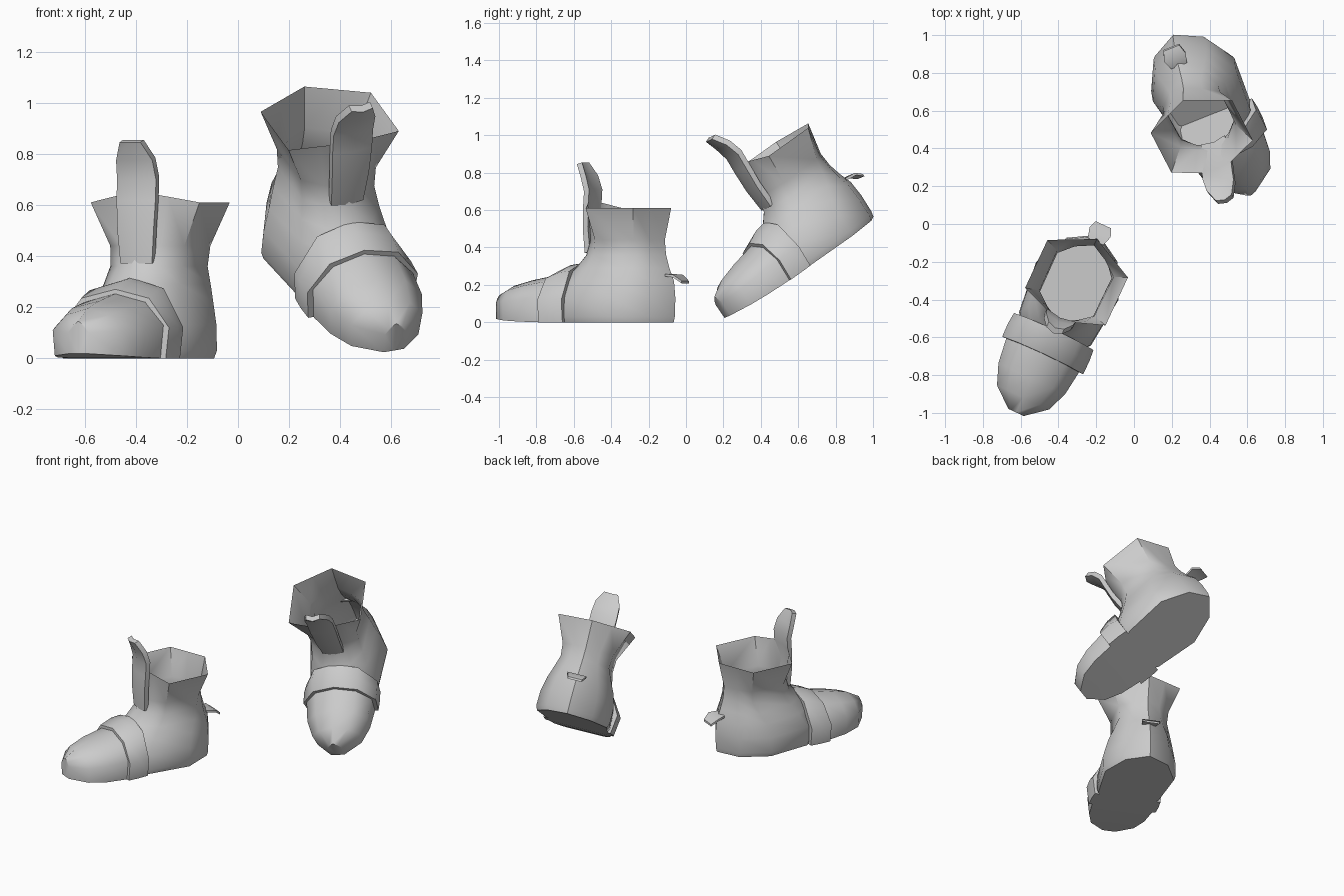
import bpy, bmesh
from math import radians
from mathutils import Matrix, Vector

if "Cube" in bpy.data.objects:
    bpy.data.objects.remove(bpy.data.objects["Cube"])


def mirrored(half):
    """Close a half outline (first and last points on the centre plane)."""
    return half + [(-x, y, z) for x, y, z in reversed(half[1:-1])]


def loft(name, rings, cap_start=True, cap_end=True):
    bm = bmesh.new()
    loops = [[bm.verts.new(p) for p in r] for r in rings]
    n = len(loops[0])
    for a, b in zip(loops, loops[1:]):
        for i in range(n):
            j = (i + 1) % n
            bm.faces.new((a[i], a[j], b[j], b[i]))
    if cap_start:
        bm.faces.new(loops[0][::-1])
    if cap_end:
        bm.faces.new(loops[-1])
    bmesh.ops.recalc_face_normals(bm, faces=bm.faces)
    mesh = bpy.data.meshes.new(name)
    bm.to_mesh(mesh)
    bm.free()
    ob = bpy.data.objects.new(name, mesh)
    bpy.context.collection.objects.link(ob)
    bpy.ops.object.select_all(action='DESELECT')
    ob.select_set(True)
    bpy.context.view_layer.objects.active = ob
    bpy.ops.object.shade_smooth_by_angle(angle=radians(48))
    return ob


def body_ring(z, back, f1, w1, f2, w2, front, k, front_z=0):
    """Horizontal ring: hexagon whose nose and heel edges bulge with k."""
    t = 1.25 - 1.5 * k
    return mirrored([(0, -back, z),
                     (k * w1, -(back + (f1 - back) * t), z),
                     (w1, -f1, z), (w2, -f2, z),
                     (k * w2, -(front - (front - f2) * t), z + front_z / 2),
                     (0, -front, z + front_z)])


def arch_ring(f, w, side, top, base, slant=0):
    """Upright arch section across the foot."""
    return mirrored([(0, -f, base), (w * 0.94, -f, base), (w, -f, side),
                     (w * 0.62, -f + slant * 0.7, top * 0.87),
                     (0, -f + slant, top)])


def build_boot():
    parts = []
    # boot shaft and heel, open at the top
    parts.append(loft("boot_body", [body_ring(*r) for r in (
        (0.00, .14, .40, .228, .68, .20, .80, .62),
        (0.03, .133, .40, .24, .68, .21, .82, .62),
        (0.13, .13, .40, .238, .68, .205, .82, .62),
        (0.22, .138, .38, .215, .63, .18, .79, .62),
        (0.29, .165, .34, .185, .58, .165, .715, .60),
        (0.36, .185, .31, .158, .54, .155, .655, .58),
        (0.44, .192, .30, .165, .53, .160, .635, .54),
        (0.61, .155, .27, .235, .55, .235, .635, .50, .045))],
        cap_end=False))
    # faceted toe cap
    parts.append(loft("toe_cap", [arch_ring(*r) for r in (
        (.72, .205, .13, .27, 0),
        (.84, .212, .13, .25, 0),
        (.97, .195, .12, .225, .004),
        (1.08, .152, .11, .195, .010),
        (1.168, .045, .10, .145, .018))]))
    # raised strap around the foot
    parts.append(loft("instep_strap", [arch_ring(*r) for r in (
        (.695, .232, .12, .315, 0, .01),
        (.76, .238, .13, .305, 0, .01),
        (.835, .236, .12, .27, 0, .01))]))
    # tongue standing up at the front and bending forward
    rings = []
    for f, z, w in ((.648, .37, .068), (.655, .50, .078), (.65, .62, .084),
                    (.645, .70, .084), (.667, .775, .078), (.705, .845, .045)):
        d = .015
        rings.append([(-w, -f + d, z), (0, -f, z), (w, -f + d, z),
                      (w, -f + d + .03, z + .01), (0, -f + .03, z + .01),
                      (-w, -f + d + .03, z + .01)])
    parts.append(loft("tongue", rings))
    # small pull tab on the heel
    rings = []
    for f, z, w in ((.17, .245, .045), (.115, .240, .062), (.072, .208, .045)):
        rings.append([(-w, -f, z), (w, -f, z),
                      (w, -f, z + .014), (-w, -f, z + .014)])
    parts.append(loft("heel_tab", rings))
    return parts


# standing boot, turned outward
standing = Matrix.Translation((-.131, .061, 0)) @ Matrix.Rotation(radians(-25), 4, 'Z')

# stepping boot, heel lifted and turned the other way
y_axis = Vector((-.39, .75, .535)).normalized()
z_axis = Vector((.91, .38, .17)).cross(y_axis).normalized()
x_axis = y_axis.cross(z_axis)
stepping = Matrix.Translation((.153, 1.107, .640)) @ Matrix(
    (x_axis, y_axis, z_axis)).transposed().to_4x4()

for part in build_boot():
    name = part.name
    twin = part.copy()
    bpy.context.collection.objects.link(twin)
    part.name, part.matrix_world = "standing_" + name, standing
    twin.name, twin.matrix_world = "stepping_" + name, stepping
